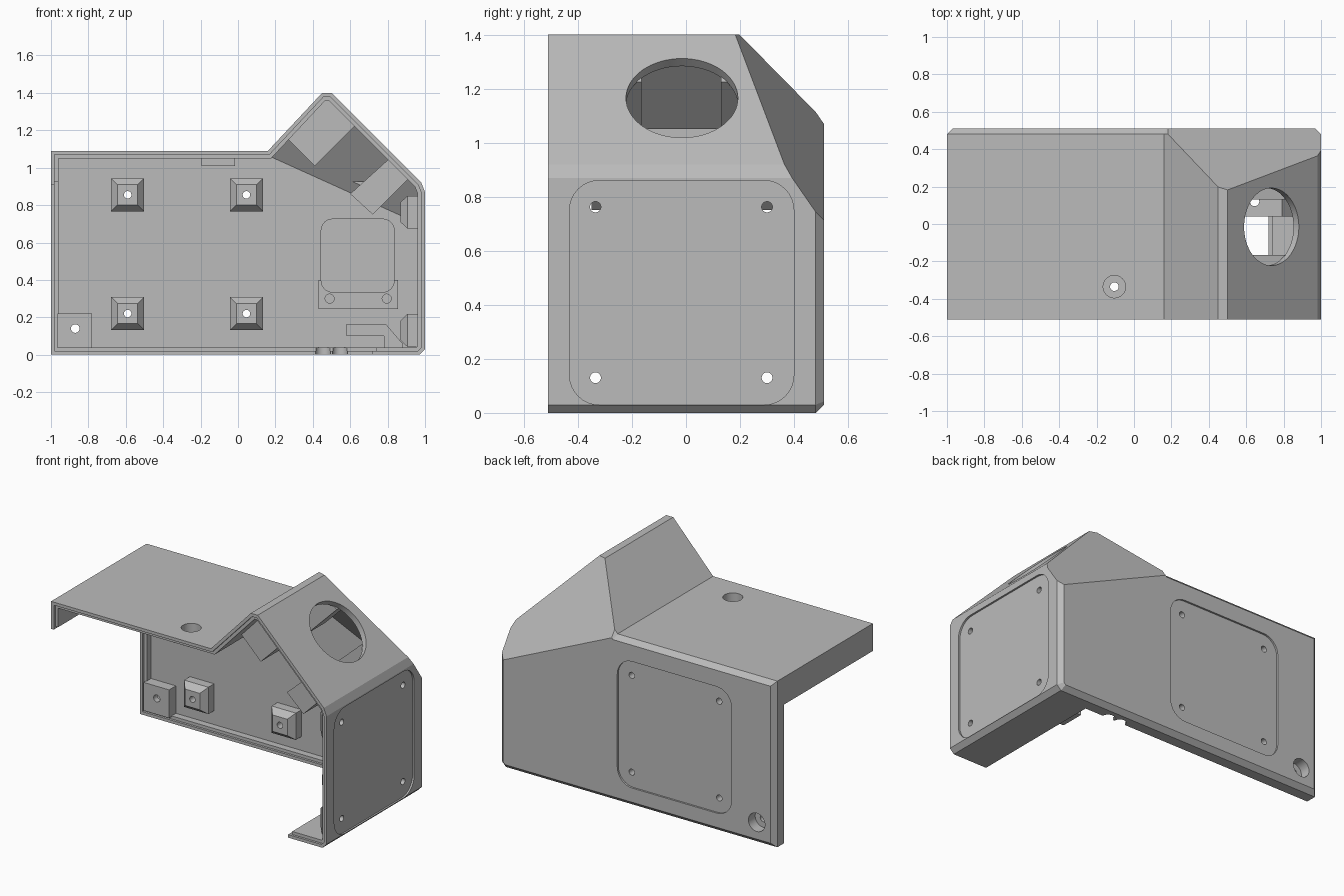
import bpy, bmesh, math
from mathutils import Vector

if "Cube" in bpy.data.objects:
    bpy.data.objects.remove(bpy.data.objects["Cube"], do_unlink=True)

grey = bpy.data.materials.new("warm_grey_plastic")
grey.use_nodes = True
grey.diffuse_color = (0.5, 0.5, 0.5, 1)
grey.node_tree.nodes["Principled BSDF"].inputs["Base Color"].default_value = (0.5, 0.5, 0.5, 1)

FRONT, BACK, WALL = -0.51, 0.51, 0.04
OUTLINE = [(-1, 0), (0.97, 0), (1, 0.03), (1, 0.87), (0.98, 0.92),
           (0.5, 1.4), (0.45, 1.4), (0.16, 1.09), (-1, 1.09)]
# Slanted plane that trims the back of the gable
SLANT_AT = Vector((0.16, BACK, 1.08))
SLANT_N = Vector((0.1216, 0.3885, 0.2688)).normalized()


def inset(points, dist):
    """Move every side of a counter-clockwise outline inward."""
    result = []
    for i, p in enumerate(points):
        p, a, b = Vector(p), Vector(points[i - 1]), Vector(points[(i + 1) % len(points)])
        d1, d2 = (p - a).normalized(), (b - p).normalized()
        n1, n2 = Vector((-d1.y, d1.x)), Vector((-d2.y, d2.x))
        result.append(tuple(p + (n1 + n2) * dist / (1 + n1.dot(n2))))
    return result


def place(axis, u, v, d):
    return {"x": (d, u, v), "y": (u, d, v), "z": (u, v, d)}[axis]


def loft(name, rings, trim=None):
    """Closed solid through rings of equal size, optionally trimmed by the slant."""
    bm = bmesh.new()
    loops = [[bm.verts.new(p) for p in ring] for ring in rings]
    n = len(loops[0])
    for a, b in zip(loops, loops[1:]):
        for i in range(n):
            bm.faces.new((a[i], a[(i + 1) % n], b[(i + 1) % n], b[i]))
    bm.faces.new(loops[0])
    bm.faces.new(loops[-1])
    if trim is not None:
        cut_geom = bmesh.ops.bisect_plane(
            bm, geom=bm.verts[:] + bm.edges[:] + bm.faces[:], dist=1e-5,
            plane_co=SLANT_AT - SLANT_N * trim, plane_no=SLANT_N, clear_outer=True)
        rim = [e for e in cut_geom["geom_cut"] if isinstance(e, bmesh.types.BMEdge)]
        bmesh.ops.holes_fill(bm, edges=rim, sides=0)
    bmesh.ops.recalc_face_normals(bm, faces=bm.faces[:])
    mesh = bpy.data.meshes.new(name)
    bm.to_mesh(mesh)
    bm.free()
    mesh.materials.append(grey)
    obj = bpy.data.objects.new(name, mesh)
    bpy.context.collection.objects.link(obj)
    return obj


def prism(name, axis, points, d0, d1, trim=None):
    return loft(name, [[place(axis, u, v, d) for u, v in points] for d in (d0, d1)], trim)


def box(name, x, y, z):
    return prism(name, "z", [(x[0], y[0]), (x[1], y[0]), (x[1], y[1]), (x[0], y[1])], *z)


def circle(u, v, r, steps=32):
    turn = 2 * math.pi / steps
    return [(u + r * math.cos(i * turn), v + r * math.sin(i * turn)) for i in range(steps)]


def rounded(u, v, half, r=0.11):
    """Rounded square outline."""
    points = []
    for k, (su, sv) in enumerate([(1, 1), (-1, 1), (-1, -1), (1, -1)]):
        for i in range(9):
            a = math.pi / 2 * (k + i / 8)
            points.append((u + su * (half - r) + r * math.cos(a),
                           v + sv * (half - r) + r * math.sin(a)))
    return points


def boolean(targets, tool, operation="DIFFERENCE"):
    tool.hide_render = True
    for target in targets:
        mod = target.modifiers.new("cut", "BOOLEAN")
        mod.object, mod.operation, mod.solver = tool, operation, "EXACT"
        bpy.context.view_layer.objects.active = target
        bpy.ops.object.modifier_apply(modifier=mod.name)
    bpy.data.objects.remove(tool, do_unlink=True)


def drill(targets, axis, u, v, r, d0, d1):
    boolean(targets, prism("drill", axis, circle(u, v, r), d0, d1))


def hull(name):
    outer = [(OUTLINE, FRONT), (OUTLINE, BACK - 0.03), (inset(OUTLINE, 0.03), BACK)]
    return loft(name, [[(x, y, z) for x, z in pts] for pts, y in outer], 0)


# Hollow shell, open at the front
shell = hull("case_shell")
boolean([shell], prism("cavity", "y", inset(OUTLINE, WALL), -0.6, BACK - WALL, WALL))

# Open left end and floor, leaving narrow flanges with a stepped rim
boolean([shell], box("left_opening", (-1.1, -0.9), (-0.6, 0.41), (-0.1, 0.91)))
boolean([shell], box("floor_opening", (-1.2, 0.72), (-0.6, 0.41), (-0.2, 0.1)))
boolean([shell], box("rim_step", (-0.98, 0.74), (-0.6, 0.425), (0.02, 0.925)))
boolean([shell], prism("front_step", "y", inset(OUTLINE, WALL / 2), -0.6, FRONT + 0.015))

# Cable notches in the floor flange
for x in (0.455, 0.545):
    drill([shell], "z", x, 0.41, 0.04, -0.1, 0.1)

# Round opening in the sloping face
centre, out = Vector((0.735, -0.015, 1.165)), Vector((1, 0, 1)).normalized()
across, down = Vector((0, 1, 0)), Vector((1, 0, -1)).normalized()
boolean([shell], loft("round_opening", [
    [centre + out * d + across * u + down * v for u, v in circle(0, 0, 0.207, 64)]
    for d in (-0.12, 0.12)]))

# Shallow square panels on the back and right walls
boolean([shell], prism("back_panel", "y", rounded(-0.273, 0.538, 0.415), BACK - 0.012, 0.6))
boolean([shell], prism("side_panel", "x", rounded(-0.016, 0.445, 0.415), 0.988, 1.1))


def standoff(name, axis, u, v, wall, height):
    """Square post with a tapered top and a through hole."""
    steps = [(0.088, wall + 0.005), (0.088, wall - height * 0.6), (0.054, wall - height)]
    post = loft(name, [[place(axis, u + a * h, v + b * h, d)
                        for a, b in ((-1, -1), (1, -1), (1, 1), (-1, 1))] for h, d in steps])
    drill([shell, post], axis, u, v, 0.02, wall - 0.2, wall + 0.1)
    return post


parts = [shell]
for row, (zb, zs) in enumerate([(0.22, 0.13), (0.855, 0.762)]):
    for col, (x, y) in enumerate([(-0.59, -0.335), (0.045, 0.3)]):
        parts.append(standoff(f"back_standoff_{row}{col}", "y", x, zb, BACK - WALL, 0.1))
        parts.append(standoff(f"side_standoff_{row}{col}", "x", y, zs, 1 - WALL, 0.09))

# Corner screw block on the back wall
corner = box("corner_screw_block", (-0.965, -0.78), (0.4, 0.475), (0.035, 0.22))
drill([shell, corner], "y", -0.87, 0.14, 0.06, 0.44, 0.6)
drill([corner], "y", -0.87, 0.14, 0.023, 0.3, 0.6)

# Screw pad under the roof
pad = box("roof_screw_pad", (-0.195, -0.015), (-0.425, -0.245), (1.01, 1.055))
drill([shell, pad], "z", -0.105, -0.335, 0.06, 1.035, 1.2)
drill([pad], "z", -0.105, -0.335, 0.023, 0.9, 1.2)

# Screw tab reaching past the floor edge
tab = prism("floor_screw_tab", "y", [(0.58, 0.1), (0.78, 0.1), (0.78, 0.035), (0.88, 0.035),
                                     (0.88, 0.06), (0.79, 0.165), (0.58, 0.165)], 0.04, 0.2)
drill([tab], "z", 0.645, 0.12, 0.025, 0, 0.3)
parts += [corner, pad, tab]

# Retaining blocks around the round opening
upper = [(0.475, 1.37), (0.625, 1.225), (0.41, 1.01), (0.27, 1.15)]
lower = [(0.805, 1.045), (0.915, 0.945), (0.72, 0.75), (0.6, 0.86)]
for side, y0, y1 in (("front", -0.35, -0.165), ("rear", 0.13, 0.32)):
    for level, outline in (("upper", upper), ("lower", lower)):
        block = prism(f"{side}_{level}_retainer", "y", outline, y0, y1)
        boolean([block], hull("limit"), "INTERSECT")
        parts.append(block)

# Pocket and small two-hole ledge inside the back wall
boolean([shell], prism("pocket", "y", rounded(0.64, 0.53, 0.195, 0.06), 0.4, BACK - WALL + 0.012))
ledge = box("pocket_ledge", (0.43, 0.855), (0.44, 0.475), (0.245, 0.4))
boolean([ledge], prism("ledge_cut", "y", rounded(0.64, 0.53, 0.195, 0.06), 0.3, 0.6))
for x in (0.49, 0.795):
    drill([ledge], "y", x, 0.3, 0.024, 0.3, 0.465)
parts.append(ledge)

for part in parts:
    bpy.ops.object.select_all(action="DESELECT")
    part.select_set(True)
    bpy.context.view_layer.objects.active = part
    bpy.ops.object.shade_smooth_by_angle(angle=math.radians(20))
